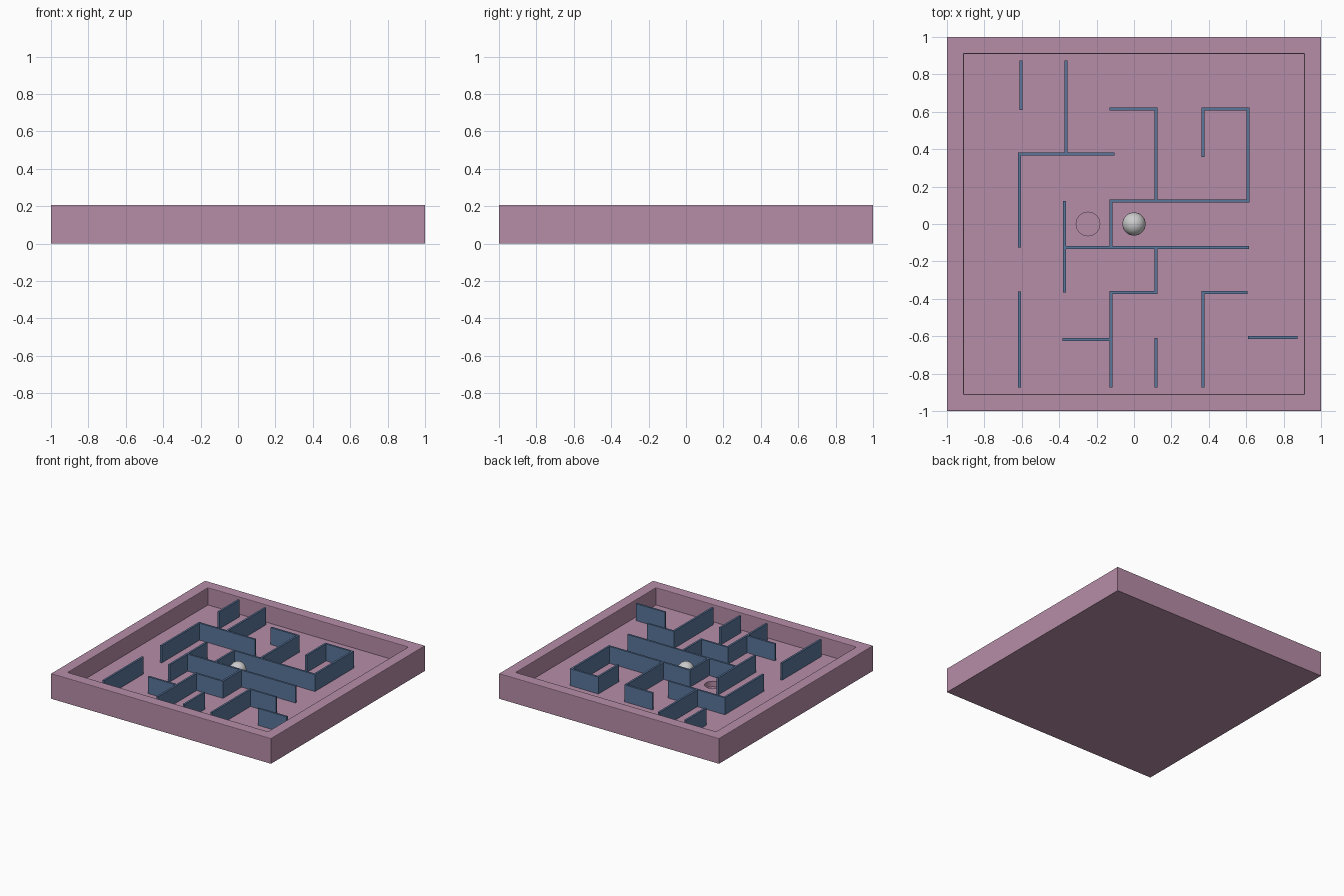
import bpy, bmesh
from mathutils import Vector, Matrix

if "Cube" in bpy.data.objects:
    bpy.data.objects.remove(bpy.data.objects["Cube"])

H, FLOOR, INNER = 0.207, 0.065, 0.872   # tray height, floor level, inner half width
T = 0.016                               # maze wall thickness
HOLE = (-0.246, 0.0)


def material(name, rgb):
    m = bpy.data.materials.new(name)
    m.diffuse_color = (*rgb, 1)
    m.use_nodes = True
    m.node_tree.nodes["Principled BSDF"].inputs["Base Color"].default_value = m.diffuse_color
    return m


def make_object(name, bm, mat=None):
    bmesh.ops.recalc_face_normals(bm, faces=bm.faces)
    me = bpy.data.meshes.new(name)
    bm.to_mesh(me)
    bm.free()
    ob = bpy.data.objects.new(name, me)
    bpy.context.collection.objects.link(ob)
    if mat:
        me.materials.append(mat)
    return ob


def add_box(bm, lo, hi):
    lo, hi = Vector(lo), Vector(hi)
    m = Matrix.Translation((lo + hi) / 2) @ Matrix.Diagonal((*(hi - lo), 1))
    bmesh.ops.create_cube(bm, size=1, matrix=m)


pink = material("pink", (0.47, 0.27, 0.39))
blue = material("blue", (0.10, 0.18, 0.33))

# Tray: a block whose top is inset and sunk to form the floor
bm = bmesh.new()
add_box(bm, (-1, -1, 0), (1, 1, H))
bm.normal_update()
top = max(bm.faces, key=lambda f: f.normal.z)
bmesh.ops.inset_individual(bm, faces=[top], thickness=1 - INNER)
rim = bmesh.ops.extrude_discrete_faces(bm, faces=[top])["faces"][0]
for v in rim.verts:
    v.co.z = FLOOR
# soften only the upper rim edges
edges = [e for e in bm.edges if all(abs(v.co.z - H) < 1e-4 for v in e.verts)
         and len(e.link_faces) == 2 and e.calc_face_angle() > 0.5]
bmesh.ops.bevel(bm, geom=edges, offset=0.005, segments=2, profile=0.5, affect='EDGES')
tray = make_object("tray", bm, pink)

# Round pocket sunk into the floor
bm = bmesh.new()
bmesh.ops.create_cone(bm, cap_ends=True, segments=48, radius1=0.063, radius2=0.063,
                      depth=0.2, matrix=Matrix.Translation((*HOLE, 0.02 + 0.1)))
cutter = make_object("hole_cutter", bm)
cutter.hide_render = True
cutter.hide_set(True)
cut = tray.modifiers.new("hole", 'BOOLEAN')
cut.operation = 'DIFFERENCE'
cut.object = cutter
cut.solver = 'EXACT'

# Maze walls: (fixed coordinate, start, end)
along_y = [(-0.605, 0.61, 0.873), (-0.363, 0.37, 0.873), (-0.613, -0.125, 0.382),
           (-0.372, -0.365, 0.122), (0.118, 0.125, 0.62), (0.61, 0.118, 0.62),
           (0.368, 0.357, 0.62), (-0.122, -0.125, 0.13), (0.118, -0.372, -0.125),
           (-0.122, -0.873, -0.362), (-0.613, -0.873, -0.36),
           (0.118, -0.873, -0.61), (0.368, -0.873, -0.362)]
along_x = [(0.374, -0.62, -0.103), (0.614, -0.13, 0.125), (0.124, -0.13, 0.617),
           (0.614, 0.36, 0.617), (-0.125, -0.372, 0.615), (-0.367, -0.13, 0.125),
           (-0.617, -0.382, -0.122), (-0.367, 0.36, 0.606), (-0.606, 0.61, 0.873)]
bm = bmesh.new()
for x, a, b in along_y:
    add_box(bm, (x - T / 2, a, FLOOR - 0.01), (x + T / 2, b, H - 0.002))
for y, a, b in along_x:
    add_box(bm, (a, y - T / 2, FLOOR - 0.01), (b, y + T / 2, H - 0.003))
make_object("maze_walls", bm, blue)

# Steel ball resting on the floor
bpy.ops.mesh.primitive_uv_sphere_add(segments=32, ring_count=16, radius=0.062,
                                     location=(0, 0, FLOOR + 0.062))
bpy.context.object.name = "ball"
bpy.ops.object.shade_smooth()
